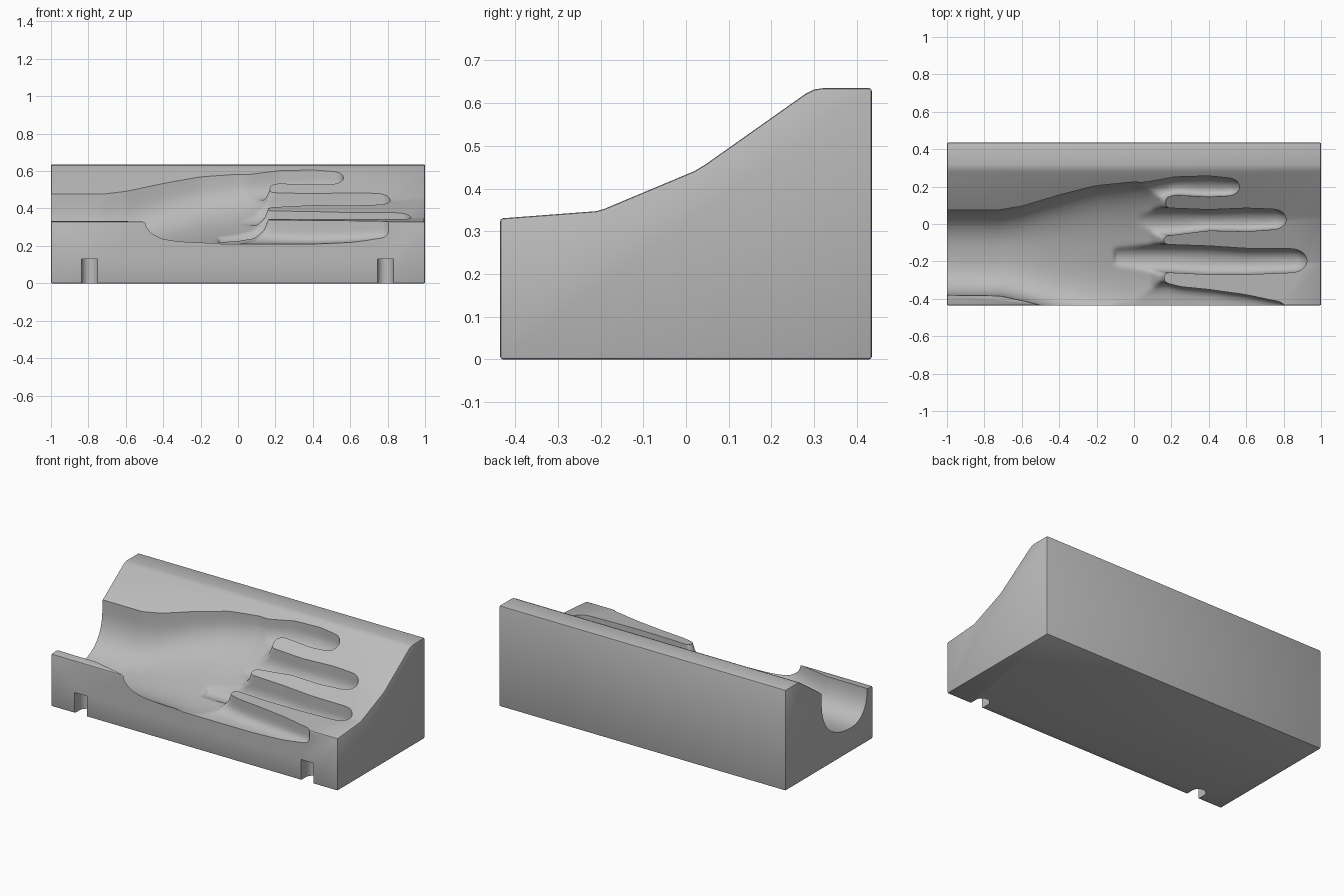
import bpy, bmesh, math

cube = bpy.data.objects.get("Cube")
if cube:
    bpy.data.objects.remove(cube, do_unlink=True)

gray = bpy.data.materials.new("plain gray")
gray.use_nodes = True
color = (0.5, 0.5, 0.5, 1)
gray.diffuse_color = color
gray.node_tree.nodes["Principled BSDF"].inputs["Base Color"].default_value = color


def add_object(name, bm):
    bmesh.ops.recalc_face_normals(bm, faces=bm.faces)
    mesh = bpy.data.meshes.new(name)
    bm.to_mesh(mesh)
    bm.free()
    mesh.materials.append(gray)
    obj = bpy.data.objects.new(name, mesh)
    bpy.context.collection.objects.link(obj)
    return obj


def loft(bm, rings):
    """Skin closed rings of points and cap both ends."""
    loops = [[bm.verts.new(p) for p in ring] for ring in rings]
    for a, b in zip(loops, loops[1:]):
        for i in range(len(a)):
            j = (i + 1) % len(a)
            bm.faces.new((a[i], a[j], b[j], b[i]))
    bm.faces.new(loops[0])
    bm.faces.new(loops[-1][::-1])


def trough(x, y0, y1, z0, z1, depth, power):
    """Rounded bottom between two edges, with walls straight up."""
    ring = [(x, y1, 0.85), (x, y0, 0.85)]
    steps = 28
    for i in range(steps + 1):
        u = -math.cos(math.pi * i / steps)
        t = (u + 1) / 2
        sag = depth * max(0, 1 - abs(u) ** power) ** (1 / power)
        ring.append((x, y0 + (y1 - y0) * t, z0 + (z1 - z0) * t - sag))
    return ring


def finger(bm, sections, slope, tip, power=2.2):
    """Trough along x through (x, y0, y1, z, depth), closed by a round tip."""
    rings = []

    def add(x, y0, y1, z, d):
        rise = slope * (y1 - y0) / 2
        rings.append(trough(x, y0, y1, z - rise, z + rise, d, power))

    for s in sections:
        add(*s)
    x, y0, y1, z, d = sections[-1]
    mid, half = (y0 + y1) / 2, (y1 - y0) / 2
    for i in range(1, 8):
        a = math.pi / 2 * i / 7.3
        k = math.cos(a)
        add(x + (tip - x) * math.sin(a), mid - half * k, mid + half * k, z, d * k)
    loft(bm, rings)


# Block: stepped slope profile extruded along x
profile = [(-0.435, 0), (0.435, 0), (0.435, 0.635), (0.32, 0.635), (0.3, 0.632),
           (0.28, 0.622), (0.045, 0.456), (0.02, 0.441), (-0.19, 0.353),
           (-0.21, 0.347), (-0.435, 0.33)]
bm = bmesh.new()
loft(bm, [[(x, y, z) for y, z in profile] for x in (-1, 1)])
block = add_object("hand_mold_block", bm)
bevel = block.modifiers.new("soft edges", "BEVEL")
bevel.width = 0.006
bevel.segments = 2
bevel.limit_method = "ANGLE"
bevel.angle_limit = math.radians(40)

# Hand cutter: wrist and palm
bm = bmesh.new()
palm = [(-1.1, -0.38, 0.075, 0.36, 0.43, 0.24),
        (-0.72, -0.385, 0.075, 0.36, 0.43, 0.24),
        (-0.6, -0.41, 0.095, 0.35, 0.44, 0.23),
        (-0.4, -0.46, 0.155, 0.34, 0.49, 0.215),
        (-0.2, -0.495, 0.205, 0.335, 0.53, 0.2),
        (0, -0.53, 0.225, 0.34, 0.56, 0.2),
        (0.09, -0.53, 0.22, 0.34, 0.56, 0.18),
        (0.14, -0.53, 0.21, 0.34, 0.56, 0.13),
        (0.17, -0.53, 0.2, 0.34, 0.56, 0.05)]
loft(bm, [trough(*s, 2.5) for s in palm])

# Hand cutter: four fingers
finger(bm, [(-0.1, 0.1, 0.2, 0.51, 0.07), (0.1, 0.125, 0.23, 0.52, 0.075),
            (0.22, 0.155, 0.252, 0.53, 0.07), (0.4, 0.145, 0.257, 0.53, 0.07),
            (0.5, 0.15, 0.247, 0.53, 0.06)], 0.5, 0.565)
finger(bm, [(-0.1, -0.06, 0.08, 0.39, 0.08), (0.2, -0.06, 0.085, 0.395, 0.08),
            (0.4, -0.035, 0.077, 0.4, 0.07), (0.6, -0.04, 0.085, 0.4, 0.075),
            (0.74, -0.03, 0.08, 0.4, 0.065)], 0.35, 0.815)
finger(bm, [(-0.1, -0.25, -0.11, 0.3, 0.085), (0.2, -0.26, -0.11, 0.3, 0.085),
            (0.4, -0.27, -0.117, 0.3, 0.08), (0.6, -0.27, -0.13, 0.3, 0.08),
            (0.84, -0.26, -0.132, 0.3, 0.07)], 0.15, 0.925)
finger(bm, [(-0.1, -0.54, -0.34, 0.29, 0.08), (0.17, -0.53, -0.315, 0.285, 0.075),
            (0.25, -0.52, -0.335, 0.285, 0.075), (0.4, -0.51, -0.35, 0.28, 0.07),
            (0.6, -0.54, -0.378, 0.28, 0.065), (0.75, -0.58, -0.41, 0.28, 0.055)],
       0.1, 0.83, 3)
hand = add_object("hand_cutter", bm)
remesh = hand.modifiers.new("merge", "REMESH")
remesh.mode = "VOXEL"
remesh.voxel_size = 0.011
smooth = hand.modifiers.new("soften", "SMOOTH")
smooth.factor = 0.5
smooth.iterations = 6

# Slot cutters: round-backed notches under the front edge
cutters = [hand]
for side, x in (("right", -0.793), ("left", 0.788)):
    r, back = 0.043, -0.385
    outline = [(x - r, -0.5), (x + r, -0.5)]
    outline += [(x + r * math.cos(math.pi * i / 16), back + r * math.sin(math.pi * i / 16))
                for i in range(17)]
    bm = bmesh.new()
    loft(bm, [[(px, py, z) for px, py in outline] for z in (-0.1, 0.13)])
    cutters.append(add_object(side + "_slot_cutter", bm))

# Carve the block and bake the result
for cutter in cutters:
    cut = block.modifiers.new("carve", "BOOLEAN")
    cut.operation = "DIFFERENCE"
    cut.solver = "EXACT"
    cut.object = cutter
bpy.context.view_layer.update()
carved = bpy.data.meshes.new_from_object(
    block.evaluated_get(bpy.context.evaluated_depsgraph_get()))
block.modifiers.clear()
block.data = carved
for cutter in cutters:
    bpy.data.objects.remove(cutter, do_unlink=True)

bpy.ops.object.select_all(action="DESELECT")
block.select_set(True)
bpy.context.view_layer.objects.active = block
bpy.ops.object.shade_smooth_by_angle(angle=math.radians(35))
